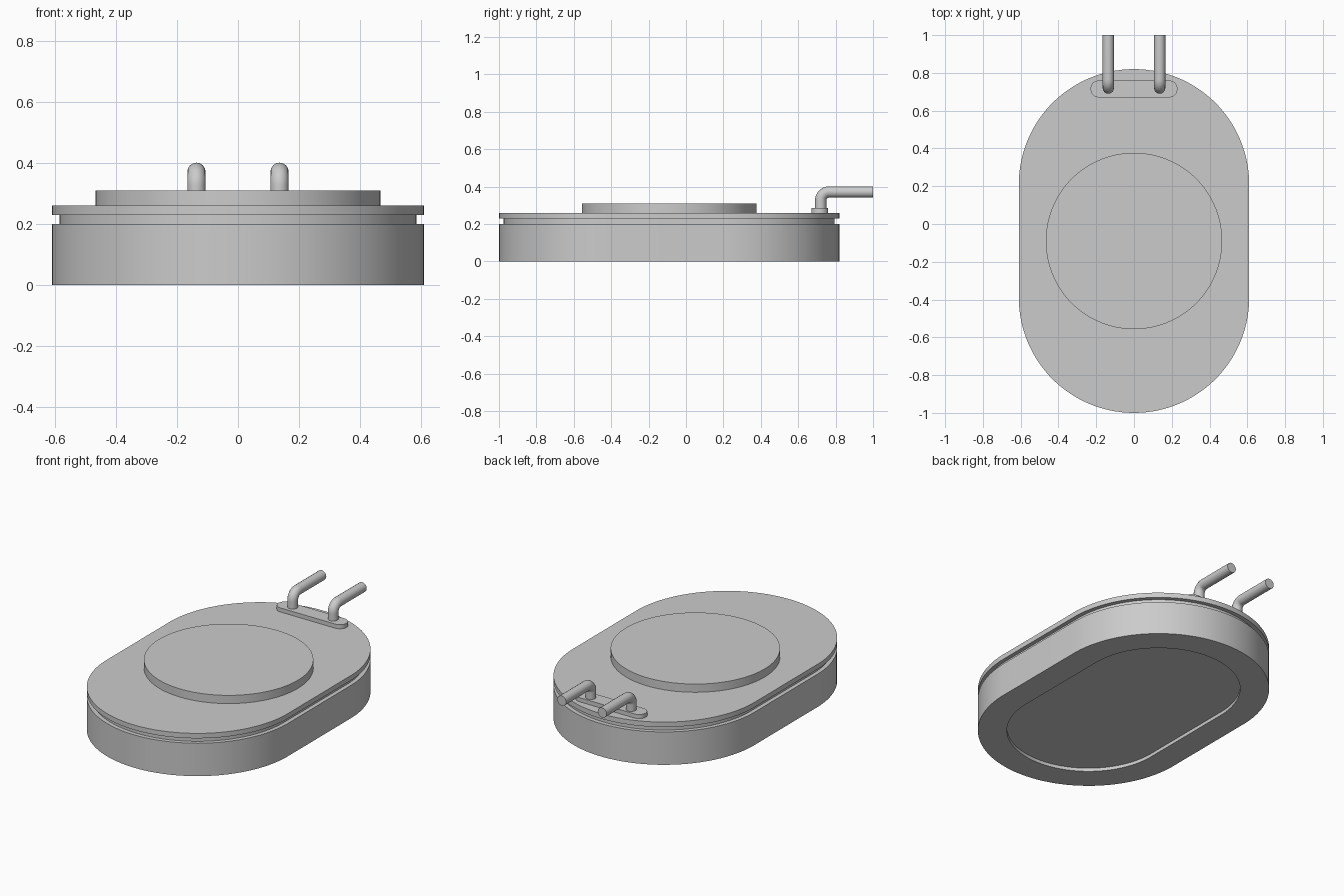
import bpy
import bmesh
from math import sin, cos, pi, radians

cube = bpy.data.objects.get("Cube")
if cube:
    bpy.data.objects.remove(cube, do_unlink=True)

grey = bpy.data.materials.new("light_grey")
grey.use_nodes = True
colour = (0.6, 0.6, 0.6, 1)
grey.diffuse_color = colour
grey.node_tree.nodes["Principled BSDF"].inputs["Base Color"].default_value = colour

CENTRE_Y = -0.09
STRAIGHT = 0.30  # half length of the straight sides


def finish(obj):
    """Smooth the curved walls and keep the rims sharp."""
    bpy.ops.object.select_all(action='DESELECT')
    obj.select_set(True)
    bpy.context.view_layer.objects.active = obj
    bpy.ops.object.shade_smooth_by_angle(angle=radians(30))


def slab(name, radius, half_x, half_y, centre_y, bottom, top, recess=None):
    """Round-ended slab; recess is an optional (inset, depth) on the underside."""
    def outline(r, z):
        points = []
        for i in range(96):
            a = 2 * pi * (i + 0.5) / 96
            sx = half_x if cos(a) > 0 else -half_x
            sy = half_y if sin(a) > 0 else -half_y
            points.append(bm.verts.new((sx + r * cos(a), centre_y + sy + r * sin(a), z)))
        return points

    bm = bmesh.new()
    rings = [outline(radius, top), outline(radius, bottom)]
    if recess:
        inset, depth = recess
        rings += [outline(radius - inset, bottom), outline(radius - inset, bottom + depth)]
    for a, b in zip(rings, rings[1:]):
        for i in range(len(a)):
            j = (i + 1) % len(a)
            bm.faces.new((a[i], a[j], b[j], b[i]))
    bm.faces.new(rings[0])
    bm.faces.new(rings[-1])
    bmesh.ops.recalc_face_normals(bm, faces=bm.faces)
    mesh = bpy.data.meshes.new(name)
    bm.to_mesh(mesh)
    bm.free()
    mesh.materials.append(grey)
    obj = bpy.data.objects.new(name, mesh)
    bpy.context.collection.objects.link(obj)
    finish(obj)


def pipe(name, x):
    """Bent pipe rising from the plate and leaving towards the back."""
    y, z, bend = 0.72, 0.371, 0.045
    path = [(x, y, 0.27)]
    for i in range(11):
        a = pi / 2 * i / 10
        path.append((x, y + bend * (1 - cos(a)), z - bend * (1 - sin(a))))
    path.append((x, 1.0, z))
    curve = bpy.data.curves.new(name, 'CURVE')
    curve.dimensions = '3D'
    curve.bevel_depth = 0.03
    curve.bevel_resolution = 6
    curve.use_fill_caps = True
    spline = curve.splines.new('POLY')
    spline.points.add(len(path) - 1)
    for point, co in zip(spline.points, path):
        point.co = (*co, 1)
    curve.materials.append(grey)
    obj = bpy.data.objects.new(name, curve)
    bpy.context.collection.objects.link(obj)
    bpy.ops.object.select_all(action='DESELECT')
    obj.select_set(True)
    bpy.context.view_layer.objects.active = obj
    bpy.ops.object.convert(target='MESH')
    finish(bpy.context.view_layer.objects.active)


# Housing with a shallow recess below, set-back gasket and cover
slab("housing", 0.61, 0, STRAIGHT, CENTRE_Y, 0, 0.2, recess=(0.16, 0.02))
slab("gasket", 0.585, 0, STRAIGHT, CENTRE_Y, 0.2, 0.23)
slab("cover", 0.61, 0, STRAIGHT, CENTRE_Y, 0.23, 0.26)

# Raised disc and pipe mounting plate on the cover
slab("raised_disc", 0.467, 0, 0, CENTRE_Y, 0.26, 0.31)
slab("pipe_plate", 0.045, 0.185, 0, 0.715, 0.26, 0.285)

# Pair of pipes
for side, sign in (("left", 1), ("right", -1)):
    pipe(side + "_pipe", sign * 0.136)
